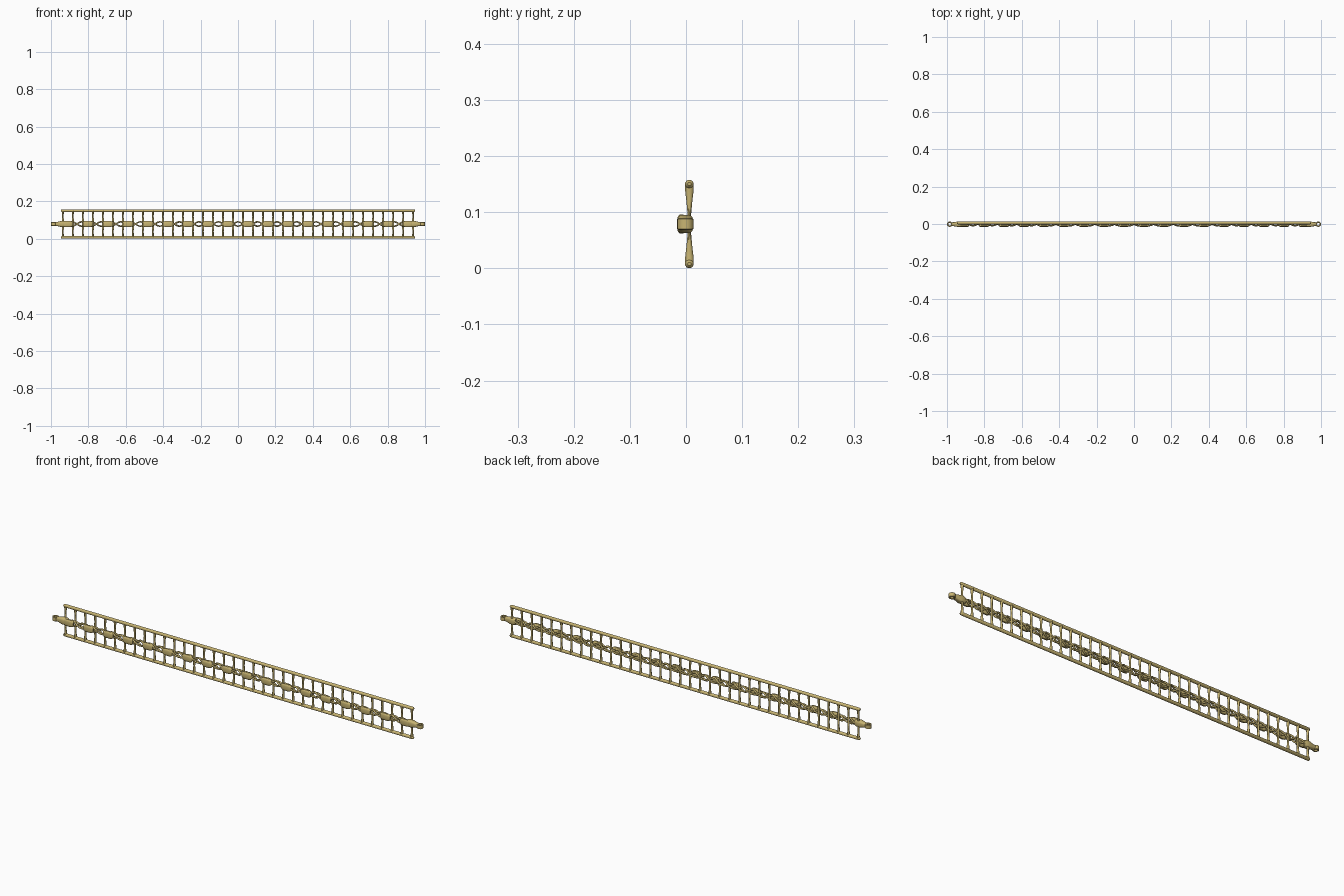
import bpy, bmesh, math
from mathutils import Vector

if "Cube" in bpy.data.objects:
    bpy.data.objects.remove(bpy.data.objects["Cube"])

ZC = 0.079            # height of the centre line
STEP = 0.0535         # rung spacing
N = 36
X0 = -STEP * (N - 1) / 2
YR = 0.006            # depth of the rails

mat = bpy.data.materials.new("warm_brass")
mat.diffuse_color = (0.58, 0.46, 0.17, 1)
mat.use_nodes = True
mat.node_tree.nodes["Principled BSDF"].inputs["Base Color"].default_value = mat.diffuse_color


def finish(bm, name):
    bmesh.ops.recalc_face_normals(bm, faces=bm.faces)
    me = bpy.data.meshes.new(name)
    bm.to_mesh(me)
    bm.free()
    ob = bpy.data.objects.new(name, me)
    bpy.context.collection.objects.link(ob)
    me.materials.append(mat)
    bpy.ops.object.select_all(action='DESELECT')
    ob.select_set(True)
    bpy.context.view_layer.objects.active = ob
    bpy.ops.object.shade_smooth_by_angle(angle=math.radians(40))
    return ob


def loft(bm, sections, u, v, sides=12, power=1.0):
    """Skin superellipse sections (centre, half_u, half_v) and cap both ends."""
    u, v = Vector(u), Vector(v)
    rings = []
    for c, hu, hv in sections:
        ring = []
        for i in range(sides):
            a = 2 * math.pi * (i + 0.5) / sides
            cu, sv = math.cos(a), math.sin(a)
            pu = math.copysign(abs(cu) ** power, cu) * hu
            pv = math.copysign(abs(sv) ** power, sv) * hv
            ring.append(bm.verts.new(Vector(c) + u * pu + v * pv))
        rings.append(ring)
    for a, b in zip(rings, rings[1:]):
        for i in range(sides):
            j = (i + 1) % sides
            bm.faces.new((a[i], a[j], b[j], b[i]))
    bm.faces.new(rings[0])
    bm.faces.new(rings[-1])


X, Y, Z = (1, 0, 0), (0, 1, 0), (0, 0, 1)

# Long rails with rounded ends, top and bottom
for name, s in (("top_rail", 1), ("bottom_rail", -1)):
    bm = bmesh.new()
    z = ZC + s * 0.0712
    L = 0.947
    prof = [(-L, 0.4), (-L + 0.003, 0.8), (-L + 0.007, 1),
            (L - 0.007, 1), (L - 0.003, 0.8), (L, 0.4)]
    loft(bm, [((x, YR, z), 0.0078 * k, 0.0078 * k) for x, k in prof], Y, Z)
    finish(bm, name)

# Rungs: thin at the centre, swelling in depth towards the rails
bm = bmesh.new()
for i in range(N):
    x = X0 + i * STEP
    rows = [(-0.070, 0.0062, 0.0078), (-0.058, 0.0050, 0.0074), (-0.040, 0.0042, 0.0052),
            (-0.018, 0.0055, 0.0032), (0, 0.0065, 0.0032), (0.018, 0.0055, 0.0032),
            (0.040, 0.0042, 0.0052), (0.058, 0.0050, 0.0074), (0.070, 0.0062, 0.0078)]
    loft(bm, [((x, YR, ZC + z), hx, hy) for z, hx, hy in rows], X, Y, sides=10)
finish(bm, "rungs")

# Twisted strands running along the centre
for k in range(4):
    cu = bpy.data.curves.new("strand", 'CURVE')
    cu.dimensions = '3D'
    cu.bevel_depth = 0.0043
    cu.bevel_resolution = 1
    cu.use_fill_caps = True
    sp = cu.splines.new('POLY')
    n = 18 * 14
    sp.points.add(n)
    for i in range(n + 1):
        t = i / n
        turn = 1 if k < 2 else -1
        a = turn * 2 * math.pi * 18 * t + math.pi * (k % 2) + math.pi / 2
        sp.points[i].co = (-0.94 + 1.88 * t, -0.0005 + 0.0085 * math.cos(a),
                           ZC + 0.0115 * math.sin(a), 1)
    sp.use_smooth = True
    ob = bpy.data.objects.new("centre_strand_%d" % (k + 1), cu)
    cu.materials.append(mat)
    bpy.context.collection.objects.link(ob)

# Rounded clasps on the front, one on every second gap
bm = bmesh.new()
for i in range(N // 2):
    x = X0 + (2 * i + 0.5) * STEP
    prof = [(-0.027, 0.5), (-0.022, 0.85), (-0.012, 1), (0.012, 1), (0.022, 0.85), (0.027, 0.5)]
    loft(bm, [((x + d, -0.008, ZC), 0.008 * k, 0.017 * k) for d, k in prof],
         Y, Z, sides=12, power=0.6)
finish(bm, "front_clasps")

# Tapered end connectors and their eyelets
for name, s in (("right", 1), ("left", -1)):
    bm = bmesh.new()
    prof = [(0.918, 0.011, 0.014), (0.928, 0.014, 0.0165), (0.945, 0.014, 0.0165),
            (0.962, 0.011, 0.012), (0.976, 0.010, 0.010)]
    loft(bm, [((s * x, -0.001, ZC), hy, hz) for x, hy, hz in prof],
         Y, Z, sides=16, power=0.6)
    finish(bm, name + "_end_connector")

    bm = bmesh.new()
    prof = [(0.0075, -0.009), (0.0115, -0.0105), (0.0145, -0.0085),
            (0.0145, 0.0085), (0.0115, 0.0105), (0.0075, 0.009)]
    sides = 24
    rings = []
    for i in range(sides):
        a = 2 * math.pi * i / sides
        rings.append([bm.verts.new((s * 0.9855 + r * math.cos(a),
                                    -0.001 + r * math.sin(a), ZC + z)) for r, z in prof])
    for i in range(sides):
        p, q = rings[i], rings[(i + 1) % sides]
        for j in range(len(prof)):
            m = (j + 1) % len(prof)
            bm.faces.new((p[j], p[m], q[m], q[j]))
    finish(bm, name + "_eyelet")
